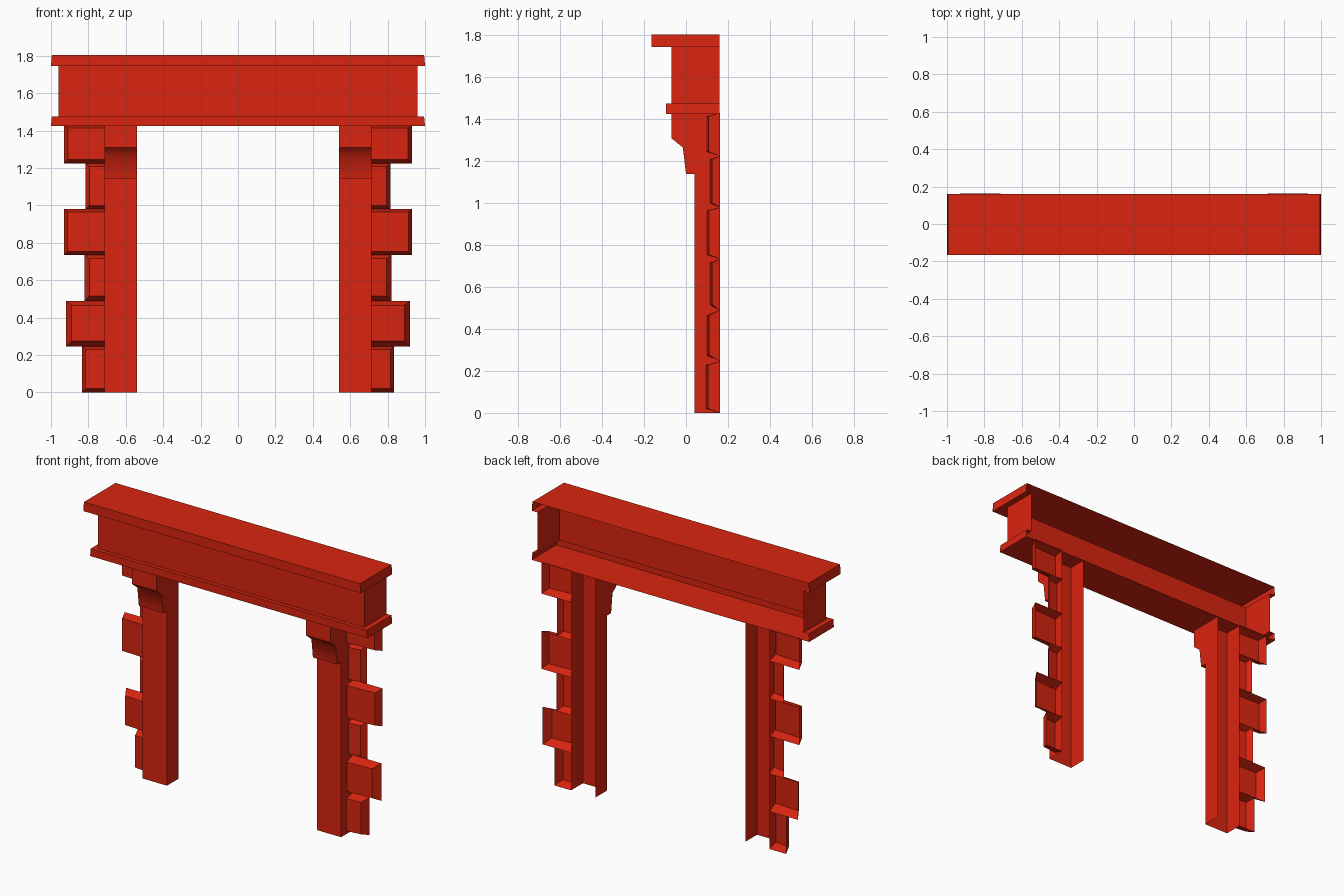
import bpy
import bmesh
import math

if "Cube" in bpy.data.objects:
    bpy.data.objects.remove(bpy.data.objects["Cube"], do_unlink=True)

red = bpy.data.materials.new("brick_red")
red.use_nodes = True
red.diffuse_color = (0.7, 0.018, 0.005, 1)
red.node_tree.nodes["Principled BSDF"].inputs["Base Color"].default_value = red.diffuse_color

BACK = 0.16
INNER, OUTER = 0.54, 0.715
BEAM_BASE = 1.425


def loft(name, rings, caps=(), smooth_angle=0):
    """Skin open rings of points into a shell; caps lists the rings to fill."""
    bm = bmesh.new()
    rows = [[bm.verts.new(p) for p in ring] for ring in rings]
    for a, b in zip(rows, rows[1:]):
        for i in range(len(a) - 1):
            bm.faces.new((a[i], a[i + 1], b[i + 1], b[i]))
    for i in caps:
        bm.faces.new(rows[i])
    bmesh.ops.recalc_face_normals(bm, faces=bm.faces)
    if smooth_angle:
        for f in bm.faces:
            f.smooth = True
        for e in bm.edges:
            e.smooth = len(e.link_faces) == 2 and e.calc_face_angle() < smooth_angle
    mesh = bpy.data.meshes.new(name)
    bm.to_mesh(mesh)
    bm.free()
    mesh.materials.append(red)
    obj = bpy.data.objects.new(name, mesh)
    bpy.context.collection.objects.link(obj)
    return obj


def u_ring(x0, x1, front, z):
    return [(x0, BACK, z), (x0, front, z), (x1, front, z), (x1, BACK, z)]


# Lintel: lower band, frieze and cornice as one shell open at the back
levels = [(1.0, -0.095, BEAM_BASE), (0.995, -0.095, 1.475),
          (0.96, -0.07, 1.475), (0.96, -0.07, 1.745),
          (1.0, -0.165, 1.745), (0.995, -0.165, 1.805)]
loft("lintel", [u_ring(-x, x, y, z) for x, y, z in levels], caps=(0, -1))

# Corner stones from the ground up: reach, front depth, bevel
stones = [(0.835, 0.095, 0.02), (0.92, 0.10, 0.03), (0.82, 0.115, 0.025),
          (0.93, 0.10, 0.018), (0.815, 0.115, 0.02), (0.93, 0.097, 0.02)]
course = 0.245
bracket = [(0.04, 1.14), (0, 1.14), (-0.015, 1.265), (-0.07, 1.31),
           (-0.07, 1.424), (0.04, 1.424)]

for side, s in (("left", 1), ("right", -1)):
    # Pilaster: open channel
    loft(f"{side}_pilaster",
         [u_ring(s * INNER, s * OUTER, 0.04, z) for z in (0, BEAM_BASE)])

    # Bracket under the lintel, with a soft hollow
    loft(f"{side}_bracket",
         [[(s * x, y, z) for y, z in bracket] for x in (INNER, OUTER)],
         caps=(0, -1), smooth_angle=math.radians(47))

    # Staggered stones, bevelled towards the front
    for i, (reach, front, bevel) in enumerate(stones):
        low = i * course
        high = 1.43 if i == len(stones) - 1 else low + course
        rings = []
        for inset, y_in, y_out in ((0, 0.162, 0.162), (bevel, front, front + 0.01)):
            x, z0, z1 = reach - inset, low + inset, high - inset * 0.8
            rings.append([(s * OUTER, y_in, z0), (s * x, y_out, z0),
                          (s * x, y_out, z1), (s * OUTER, y_in, z1)])
        loft(f"{side}_corner_stone_{i + 1}", rings, caps=(-1,))
